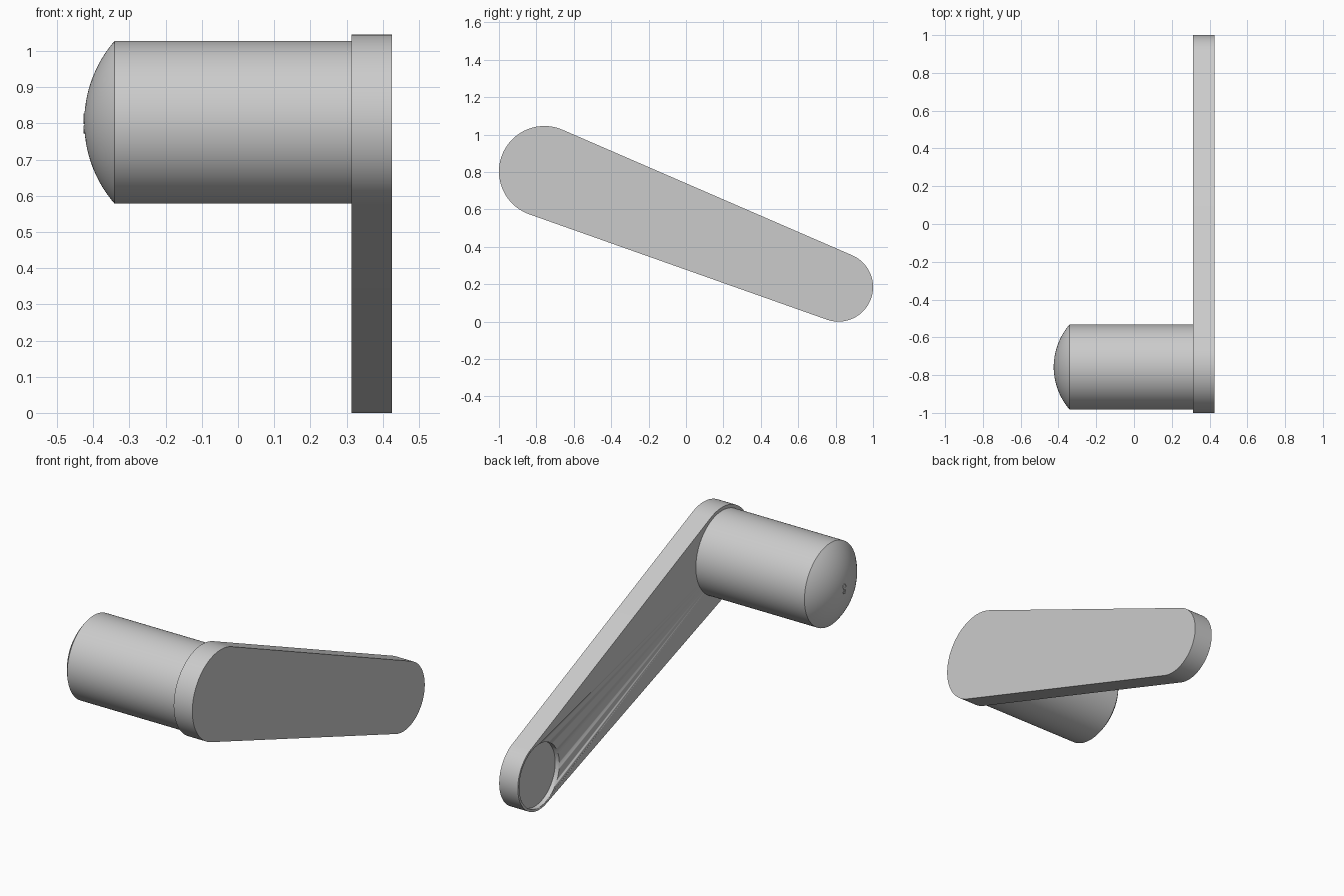
import bpy, bmesh, math
from mathutils import Vector

cube = bpy.data.objects.get("Cube")
if cube:
    bpy.data.objects.remove(cube, do_unlink=True)

grey = bpy.data.materials.new("plain_grey")
grey.use_nodes = True
grey.diffuse_color = (0.6, 0.6, 0.6, 1)
grey.node_tree.nodes["Principled BSDF"].inputs["Base Color"].default_value = (0.6, 0.6, 0.6, 1)

INNER, OUTER = 0.313, 0.425          # faces of the arm plate along x
BIG = Vector((-0.757, 0.803))        # grip axis in (y, z)
SMALL = Vector((0.815, 0.185))       # socket axis in (y, z)
BIG_R, SMALL_R = 0.243, 0.185


def finish(name, bm, angle=30):
    bmesh.ops.recalc_face_normals(bm, faces=bm.faces)
    mesh = bpy.data.meshes.new(name)
    bm.to_mesh(mesh)
    bm.free()
    obj = bpy.data.objects.new(name, mesh)
    bpy.context.collection.objects.link(obj)
    mesh.materials.append(grey)
    bpy.ops.object.select_all(action='DESELECT')
    obj.select_set(True)
    bpy.context.view_layer.objects.active = obj
    bpy.ops.object.shade_smooth_by_angle(angle=math.radians(angle))
    return obj


def lathe(name, profile, centre, steps=96):
    """Spin (x, radius) points around an axis parallel to x."""
    bm = bmesh.new()
    verts = [bm.verts.new((x, centre.x, centre.y + r)) for x, r in profile]
    edges = [bm.edges.new(pair) for pair in zip(verts, verts[1:])]
    bmesh.ops.spin(bm, geom=verts + edges, cent=(0, centre.x, centre.y),
                   axis=(1, 0, 0), angle=math.tau, steps=steps)
    bmesh.ops.remove_doubles(bm, verts=bm.verts, dist=1e-5)
    return finish(name, bm)


def arc(centre, radius, start, end, steps=48):
    return [centre + radius * Vector((math.cos(a), math.sin(a)))
            for a in (start + (end - start) * i / steps for i in range(steps + 1))]


# Tapered arm: two round ends joined by their common tangents
axis = SMALL - BIG
tilt = math.atan2(axis.y, axis.x)
spread = math.acos((BIG_R - SMALL_R) / axis.length)
outline = arc(BIG, BIG_R, tilt + spread, tilt + math.tau - spread)
outline += arc(SMALL, SMALL_R, tilt - spread, tilt + spread)
bm = bmesh.new()
face = bm.faces.new([bm.verts.new((INNER, p.x, p.y)) for p in outline])
ext = bmesh.ops.extrude_face_region(bm, geom=[face], use_keep_orig=True)
bmesh.ops.translate(bm, vec=(OUTER - INNER, 0, 0),
                    verts=[g for g in ext["geom"] if isinstance(g, bmesh.types.BMVert)])
arm = finish("crank_arm", bm)

# Shallow round socket cut into the inner face of the small end
cutter = lathe("socket_cutter", [(INNER - 0.1, 0), (INNER - 0.1, 0.172),
                                 (INNER + 0.025, 0.172), (INNER + 0.025, 0)], SMALL)
cutter.hide_render = True
cut = arm.modifiers.new("socket", 'BOOLEAN')
cut.operation = 'DIFFERENCE'
cut.solver = 'EXACT'
cut.object = cutter
bpy.context.view_layer.objects.active = arm
bpy.ops.object.modifier_apply(modifier=cut.name)
bpy.data.objects.remove(cutter, do_unlink=True)

# Round grip with a domed end
GRIP_R, RIM, TIP = 0.225, -0.341, -0.425
rise = RIM - TIP
dome_r = (GRIP_R ** 2 + rise ** 2) / (2 * rise)
sweep = math.asin(GRIP_R / dome_r)
dome = [(TIP + dome_r * (1 - math.cos(sweep * i / 16)), dome_r * math.sin(sweep * i / 16))
        for i in range(17)]
lathe("grip", dome + [(INNER + 0.005, GRIP_R), (INNER + 0.005, 0)], BIG)

# Two tiny raised rings at the tip of the dome
for name, lift, radius in (("upper_tip_ring", 0.01, 0.015), ("lower_tip_ring", -0.02, 0.011)):
    lathe(name, [(TIP + 0.005, radius), (TIP - 0.002, radius),
                 (TIP - 0.002, radius * 0.6), (TIP + 0.005, radius * 0.6)],
          BIG + Vector((0, lift)), 24)
